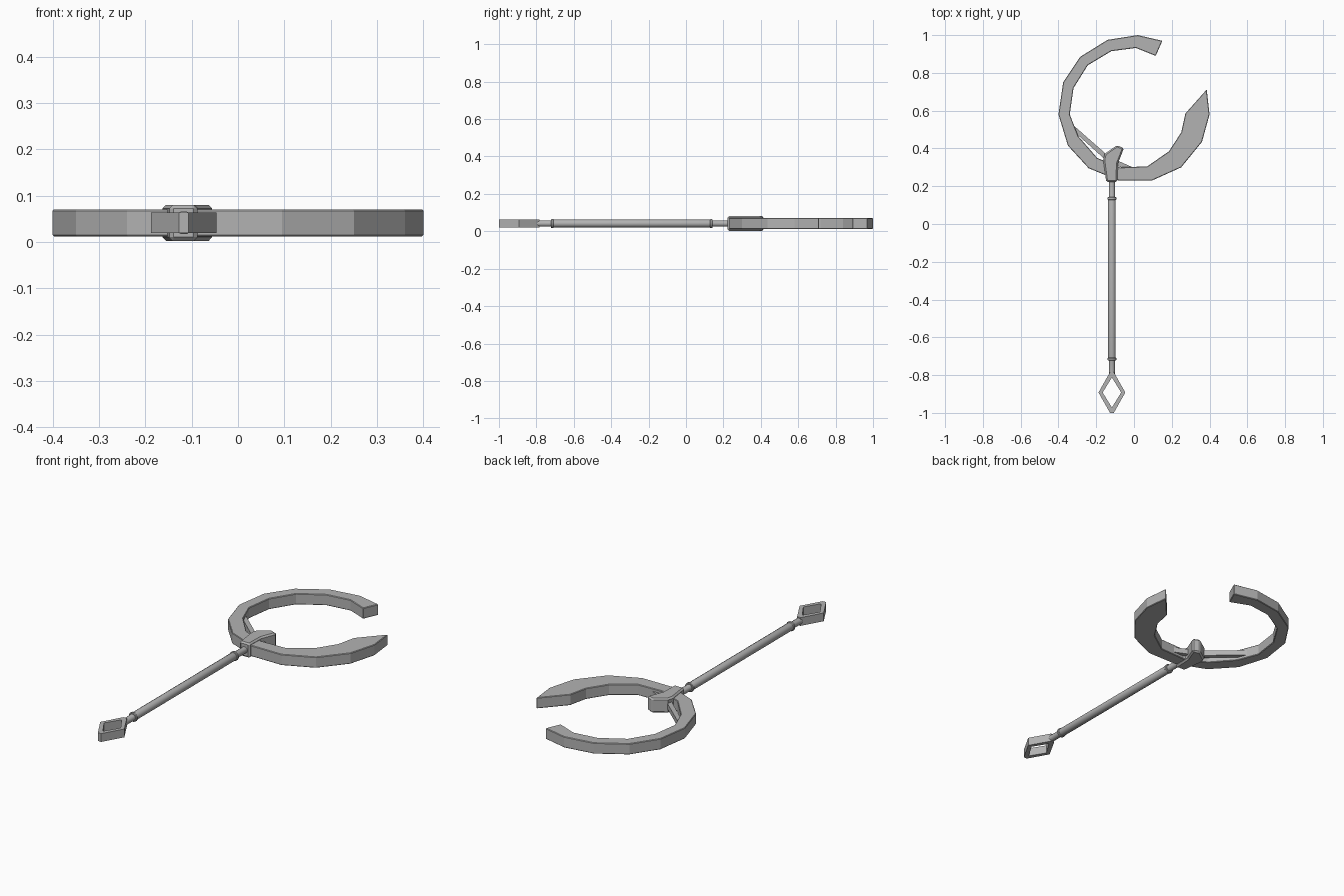
import bpy, bmesh, math
from mathutils import Vector

cube = bpy.data.objects.get("Cube")
if cube:
    bpy.data.objects.remove(cube, do_unlink=True)

GREY = (0.45, 0.45, 0.45, 1)
grey = bpy.data.materials.new("plain grey")
grey.use_nodes = True
grey.diffuse_color = GREY
grey.node_tree.nodes["Principled BSDF"].inputs["Base Color"].default_value = GREY

MID = 0.0415    # height of the middle plane
AXIS = -0.117   # x of the handle


def finish(name, bm, bevel=0):
    bmesh.ops.recalc_face_normals(bm, faces=bm.faces)
    mesh = bpy.data.meshes.new(name)
    bm.to_mesh(mesh)
    bm.free()
    mesh.materials.append(grey)
    ob = bpy.data.objects.new(name, mesh)
    bpy.context.collection.objects.link(ob)
    if bevel:
        mod = ob.modifiers.new("Bevel", 'BEVEL')
        mod.width = bevel
        mod.segments = 1
        mod.limit_method = 'ANGLE'
        mod.angle_limit = math.radians(50)
    return ob


def band(name, outer, inner, half, closed=False, bevel=0):
    """Flat strip between two outlines, thickened about the middle plane."""
    bm = bmesh.new()
    rows = [[bm.verts.new((x, y, MID + z)) for x, y in line]
            for line, z in ((outer, half), (inner, half), (inner, -half), (outer, -half))]
    n = len(outer)
    for i in range(n if closed else n - 1):
        j = (i + 1) % n
        for k in range(4):
            a, b = rows[k], rows[(k + 1) % 4]
            bm.faces.new((a[i], a[j], b[j], b[i]))
    if not closed:
        for i in (0, n - 1):
            bm.faces.new([r[i] for r in rows])
    bmesh.ops.remove_doubles(bm, verts=bm.verts, dist=0.0005)
    return finish(name, bm, bevel)


def prism(name, outline, half, bevel=0):
    bm = bmesh.new()
    face = bm.faces.new([bm.verts.new((x, y, MID - half)) for x, y in outline])
    res = bmesh.ops.extrude_face_region(bm, geom=[face])
    verts = [g for g in res["geom"] if isinstance(g, bmesh.types.BMVert)]
    bmesh.ops.translate(bm, verts=verts, vec=(0, 0, 2 * half))
    return finish(name, bm, bevel)


def rod(name, profile, sides=12):
    """Turned shape along y from (y, radius) pairs."""
    bm = bmesh.new()
    rings = []
    for y, r in profile:
        angles = [math.tau * (i + 0.5) / sides for i in range(sides)]
        rings.append([bm.verts.new((AXIS + r * math.cos(a), y, MID + r * math.sin(a)))
                      for a in angles])
    for a, b in zip(rings, rings[1:]):
        for i in range(sides):
            j = (i + 1) % sides
            bm.faces.new((a[i], a[j], b[j], b[i]))
    bm.faces.new(rings[0])
    bm.faces.new(rings[-1])
    ob = finish(name, bm)
    for p in ob.data.polygons:
        p.use_smooth = len(p.vertices) == 4
    bpy.context.view_layer.objects.active = ob
    ob.select_set(True)
    bpy.ops.object.shade_smooth_by_angle(angle=math.radians(35))
    ob.select_set(False)
    return ob


# Open crescent blade with a blunt end and a pointed end
outer = [(.15, .97), (.02, 1), (-.14, .975), (-.285, .885), (-.375, .75), (-.40, .58),
         (-.35, .415), (-.24, .295), (-.08, .23), (.095, .23), (.25, .30), (.36, .435),
         (.40, .58), (.385, .712)]
inner = [(.115, .89), (.01, .932), (-.12, .915), (-.245, .84), (-.32, .72), (-.34, .58),
         (-.295, .465), (-.195, .35), (-.075, .30), (.07, .305), (.185, .385), (.25, .485),
         (.272, .585), (.385, .712)]
band("crescent_blade", outer, inner, 0.029, bevel=0.003)

# Brace across the inside of the crescent
band("inner_brace", [(-.335, .535), (-.13, .355), (0, .297)],
     [(-.335, .505), (-.14, .33), (-.02, .28)], 0.014)

# Socket that clamps the blade to the handle
prism("socket", [(-.147, .222), (-.163, .34), (-.155, .372), (-.09, .417),
                 (-.053, .402), (-.085, .32), (-.088, .222)], 0.039, 0.008)

# Handle with a collar near each end
rod("handle", [(-.8, .017), (-.722, .017), (-.708, .021), (.128, .021),
               (.142, .017), (.235, .017)])
for label, y in (("lower", -.715), ("upper", .135)):
    rod(label + "_collar", [(y - .007, .022), (y - .004, .025), (y + .004, .025),
                            (y + .007, .022)])


# Diamond loop at the foot of the handle
def diamond(w, h):
    return [(AXIS + w, -.892), (AXIS + .01, -.892 + h), (AXIS - .01, -.892 + h),
            (AXIS - w, -.892), (AXIS - .01, -.892 - h), (AXIS + .01, -.892 - h)]


hole = [(AXIS + x, -.892 + y) for x, y in
        ((.049, 0), (.001, .078), (-.001, .078), (-.049, 0), (-.001, -.078), (.001, -.078))]
band("diamond_loop", diamond(.071, .108), hole, 0.022, closed=True)
